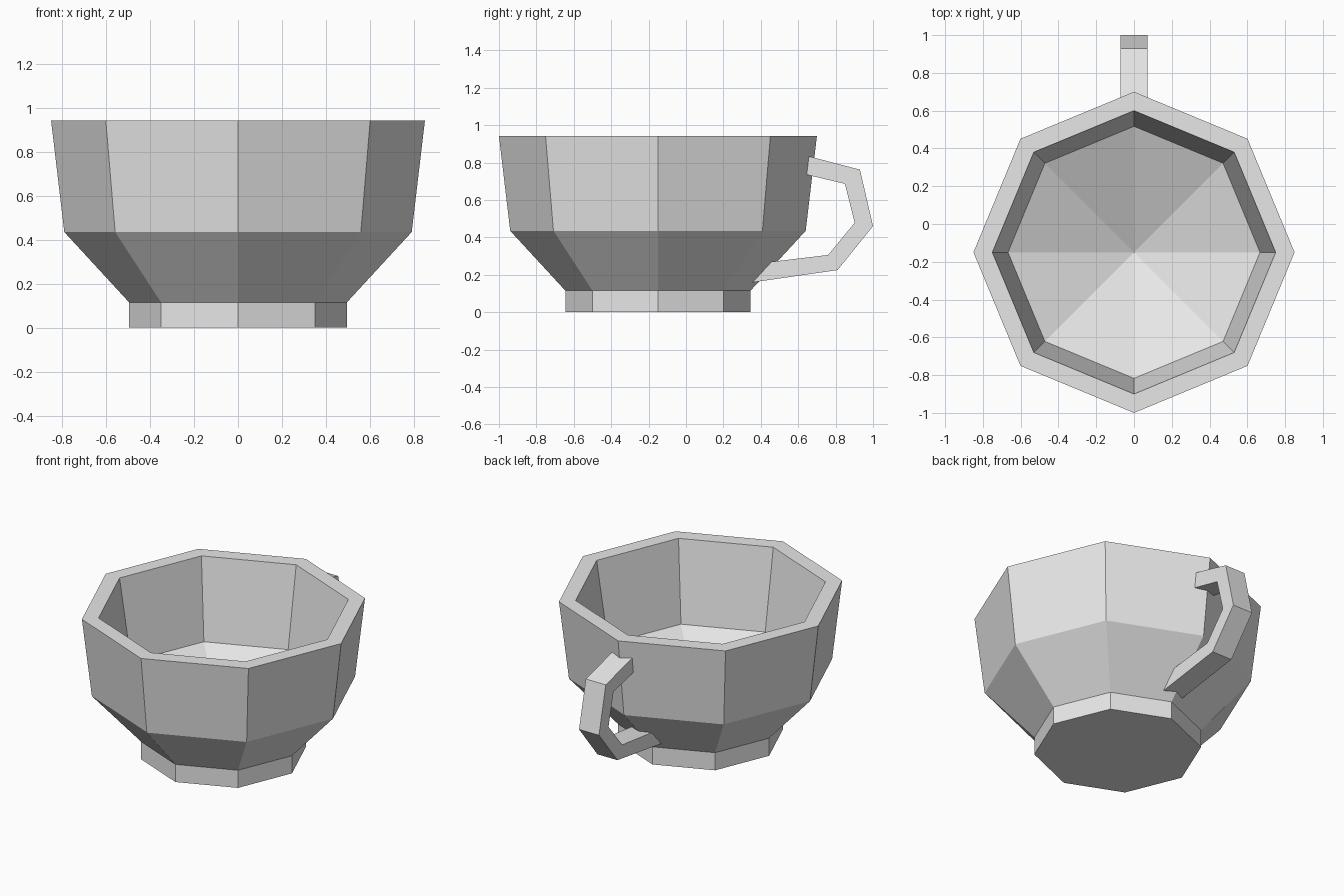
import bpy
import bmesh
from math import cos, sin, tau

default = bpy.data.objects.get("Cube")
if default:
    bpy.data.objects.remove(default, do_unlink=True)

SIDES = 8
CUP_Y = -0.15
HANDLE_HALF_WIDTH = 0.072

# Plain ceramic colour
grey = bpy.data.materials.new("light_grey")
grey.use_nodes = True
colour = (0.8, 0.8, 0.8, 1)
grey.diffuse_color = colour
grey.node_tree.nodes["Principled BSDF"].inputs["Base Color"].default_value = colour


def finish(name, bm):
    """Turn a bmesh into a flat-shaded object."""
    bmesh.ops.recalc_face_normals(bm, faces=bm.faces)
    mesh = bpy.data.meshes.new(name)
    bm.to_mesh(mesh)
    bm.free()
    mesh.materials.append(grey)
    obj = bpy.data.objects.new(name, mesh)
    bpy.context.collection.objects.link(obj)
    return obj


def bridge(bm, a, b):
    """Join two closed loops of vertices with quads."""
    for i in range(len(a)):
        j = (i + 1) % len(a)
        bm.faces.new((a[i], a[j], b[j], b[i]))


# Cup: foot, flared bowl, rim and inner wall as (radius, height)
profile = [(0.495, 0), (0.495, 0.115), (0.79, 0.435),
           (0.85, 0.942), (0.75, 0.942), (0.667, 0.42)]
bm = bmesh.new()
rings = []
for radius, z in profile:
    angles = [tau * i / SIDES for i in range(SIDES)]
    rings.append([bm.verts.new((radius * cos(a), radius * sin(a), z)) for a in angles])
for lower, upper in zip(rings, rings[1:]):
    bridge(bm, lower, upper)
bm.faces.new(rings[0])

# Sunken inner floor meeting at a point
centre = bm.verts.new((0, 0, 0.12))
floor_ring = rings[-1]
for i in range(SIDES):
    bm.faces.new((floor_ring[i], floor_ring[(i + 1) % SIDES], centre))
cup = finish("cup", bm)
cup.location.y = CUP_Y

# Handle: square bar following outer and inner (y, z) outlines, ends set into the wall
outer = [(0.62, 0.843), (0.93, 0.762), (1.0, 0.46), (0.81, 0.225), (0.33, 0.156)]
inner = [(0.62, 0.741), (0.85, 0.686), (0.902, 0.478), (0.76, 0.306), (0.42, 0.265)]
bm = bmesh.new()
w = HANDLE_HALF_WIDTH
sections = []
for (oy, oz), (iy, iz) in zip(outer, inner):
    corners = [(-w, oy, oz), (w, oy, oz), (w, iy, iz), (-w, iy, iz)]
    sections.append([bm.verts.new(c) for c in corners])
for a, b in zip(sections, sections[1:]):
    bridge(bm, a, b)
bm.faces.new(sections[0])
bm.faces.new(sections[-1])
finish("handle", bm)
